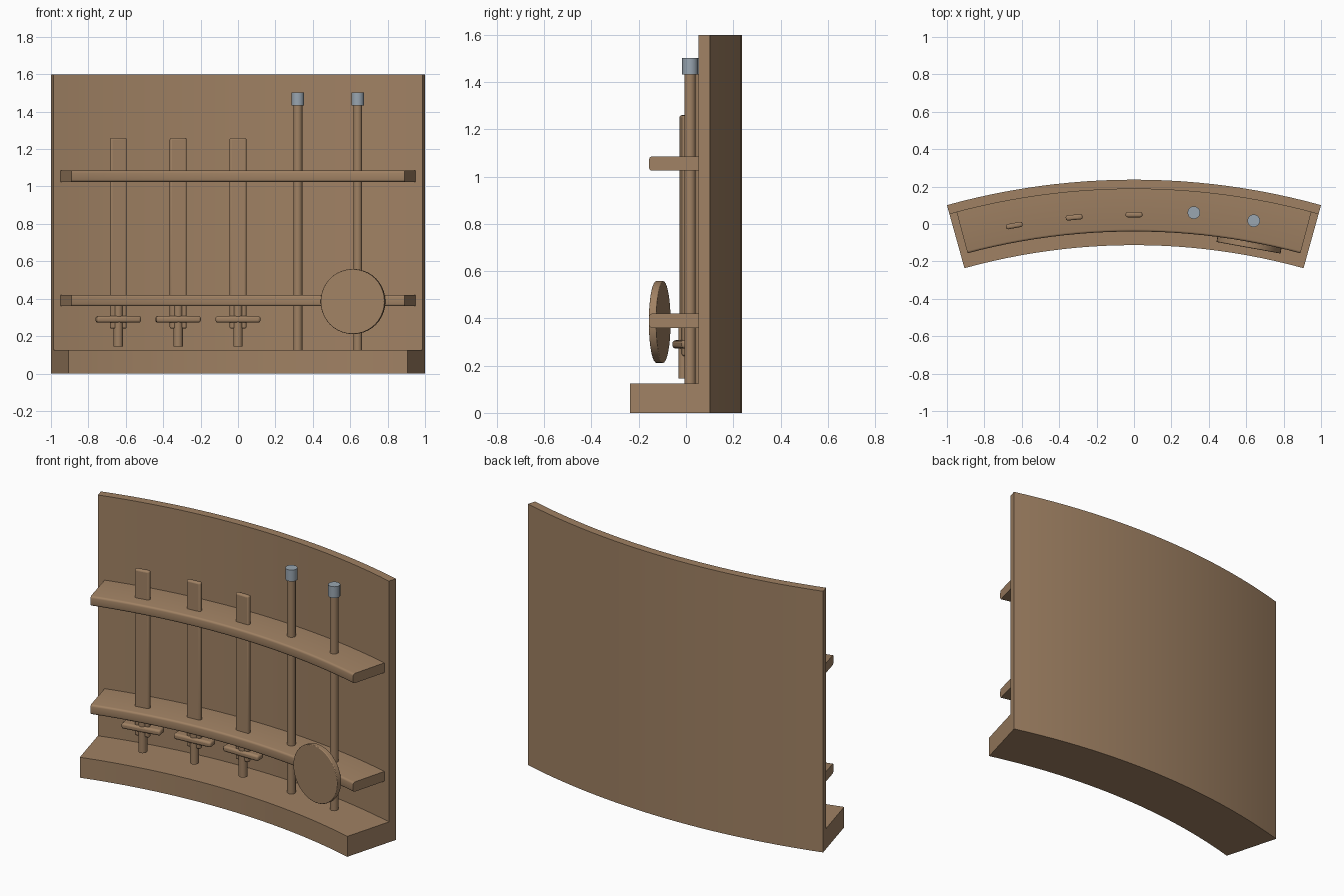
import bpy, bmesh
from math import radians, sin, cos, asin, pi
from mathutils import Matrix

if "Cube" in bpy.data.objects:
    bpy.data.objects.remove(bpy.data.objects["Cube"])


def material(name, rgb):
    m = bpy.data.materials.new(name)
    m.use_nodes = True
    m.diffuse_color = (*rgb, 1)
    m.node_tree.nodes["Principled BSDF"].inputs["Base Color"].default_value = (*rgb, 1)
    return m


wood = material("brown wood", (0.35, 0.22, 0.125))
steel = material("grey steel", (0.32, 0.38, 0.44))

# Everything follows an arc around one centre in front of the rack
HALF = radians(15.5)
R = 1 / sin(HALF)
CY = 0.237 - R


def finish(bm, name, mat, place=None, bevel=0):
    bmesh.ops.recalc_face_normals(bm, faces=bm.faces)
    me = bpy.data.meshes.new(name)
    bm.to_mesh(me)
    bm.free()
    me.materials.append(mat)
    ob = bpy.data.objects.new(name, me)
    bpy.context.collection.objects.link(ob)
    if place:
        ob.matrix_world = place
    if bevel:
        mod = ob.modifiers.new("Bevel", 'BEVEL')
        mod.width = bevel
        mod.segments = 3
        mod.limit_method = 'ANGLE'
    bpy.ops.object.select_all(action='DESELECT')
    ob.select_set(True)
    bpy.context.view_layer.objects.active = ob
    bpy.ops.object.shade_smooth_by_angle(angle=radians(35))
    return ob


def arc_sweep(name, profile, half, steps=24):
    """Sweep an (inset from outer radius, z) profile along the arc."""
    bm = bmesh.new()
    rings = []
    for i in range(steps + 1):
        a = half * (2 * i / steps - 1)
        rings.append([bm.verts.new(((R - d) * sin(a), CY + (R - d) * cos(a), z))
                      for d, z in profile])
    n = len(profile)
    for p, q in zip(rings, rings[1:]):
        for j in range(n):
            k = (j + 1) % n
            bm.faces.new((p[j], p[k], q[k], q[j]))
    bm.faces.new(rings[0])
    bm.faces.new(rings[-1])
    return finish(bm, name, wood)


def on_arc(x, radius, z):
    """Placement at x on a given radius, turned to face the arc centre."""
    a = asin(x / radius)
    return Matrix.Translation((x, CY + radius * cos(a), z)) @ Matrix.Rotation(-a, 4, 'Z')


def box(name, size, place, bevel):
    bm = bmesh.new()
    bmesh.ops.create_cube(bm, size=1)
    bmesh.ops.scale(bm, vec=size, verts=bm.verts)
    return finish(bm, name, wood, place, bevel)


def rod(name, radius, height, place, mat, sides=16, bevel=0):
    bm = bmesh.new()
    bmesh.ops.create_cone(bm, cap_ends=True, segments=sides, radius1=radius,
                          radius2=radius, depth=height)
    return finish(bm, name, mat, place, bevel)


# Curved back panel with base step
arc_sweep("back_panel_and_base",
          [(0, 0), (0.35, 0), (0.35, 0.125), (0.05, 0.125), (0.05, 1.6), (0, 1.6)], HALF)

# Two shelves with rounded front edges
for name, z in (("lower_shelf", 0.36), ("upper_shelf", 1.025)):
    front, top, r = 0.277, z + 0.06, 0.012
    profile = [(0.045, z)]
    for i in range(4):
        t = i * pi / 6
        profile.append((front - r + r * sin(t), z + r - r * cos(t)))
    for i in range(4):
        t = i * pi / 6
        profile.append((front - r + r * cos(t), top - r + r * sin(t)))
    profile.append((0.045, top))
    arc_sweep(name, profile, radians(14.88))

# Three swords standing through the shelves
for side, x in (("right", -0.64), ("inner", -0.32), ("centre", 0)):
    rad = 3.555
    box(side + "_sword_blade", (0.09, 0.028, 1.02), on_arc(x, rad, 0.75), 0.01)
    box(side + "_sword_guard", (0.24, 0.06, 0.035), on_arc(x, rad, 0.29), 0.012)
    rod(side + "_sword_handle", 0.025, 0.23, on_arc(x, rad, 0.26), wood)

# Two staffs with steel caps
for side, x in (("inner", 0.32), ("left", 0.64)):
    rod(side + "_staff_shaft", 0.024, 1.32, on_arc(x, 3.58, 0.78), wood)
    rod(side + "_staff_cap", 0.034, 0.07, on_arc(x, 3.58, 1.467), steel)

# Round shield leaning on the lower shelf
rod("shield", 0.174, 0.032,
    on_arc(0.615, 3.449, 0.385) @ Matrix.Rotation(pi / 2, 4, 'X'), wood, 40, 0.004)
